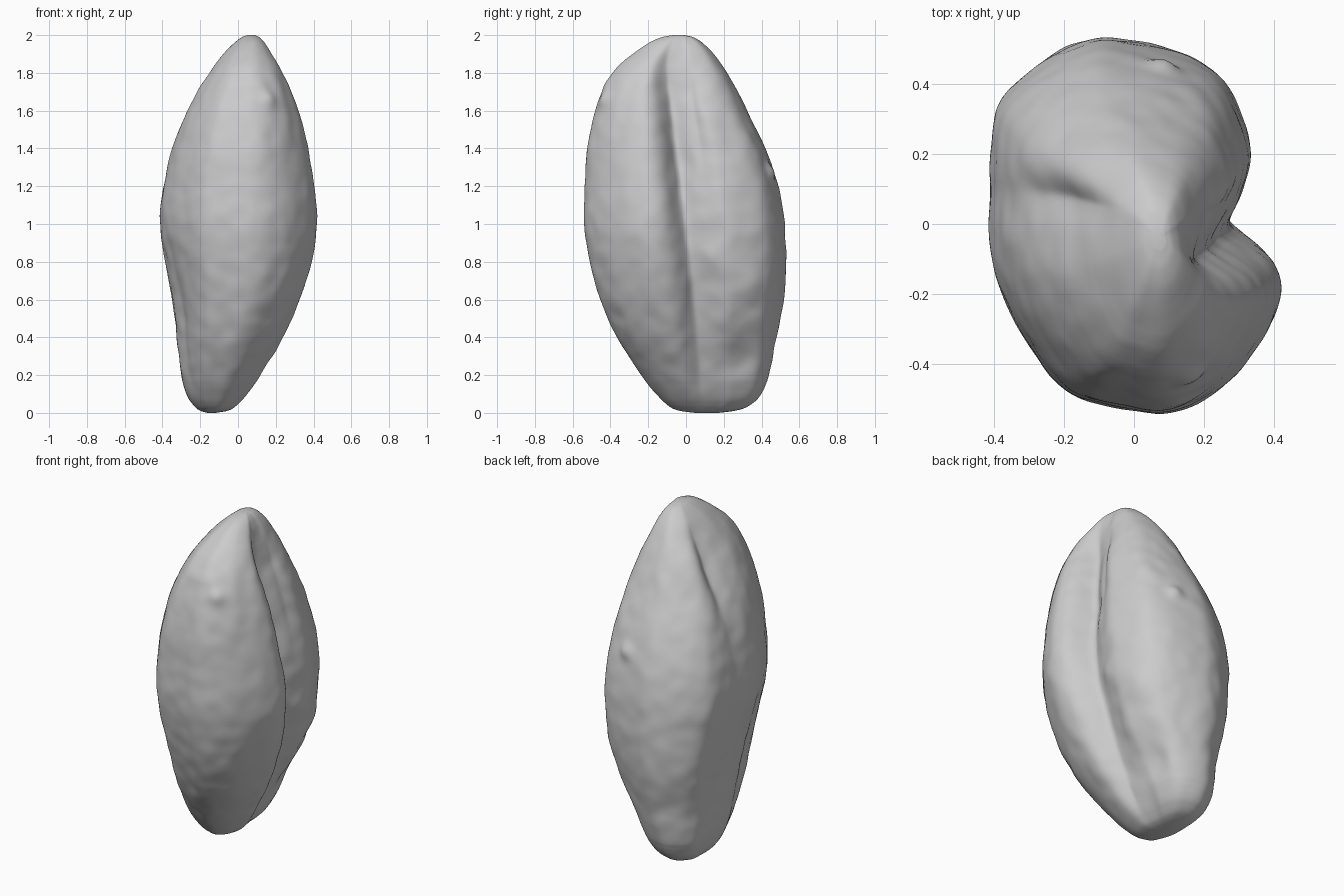
import bpy, bmesh, math
from mathutils import Vector, noise

cube = bpy.data.objects.get("Cube")
if cube:
    bpy.data.objects.remove(cube)

# Widest cross-section, walked anticlockwise
SECTION = [(.08, -.535), (.2, -.495), (.32, -.39), (.415, -.2), (.39, -.04),
           (.35, .12), (.335, .25), (.25, .43), (.1, .51), (-.1, .54),
           (-.25, .48), (-.38, .36), (-.41, .2), (-.415, 0), (-.39, -.15),
           (-.3, -.34), (-.2, -.47), (-.06, -.515)]
# Height, then the x and y extents there
EXTENTS = [(0, -.16, -.12, .05, .17), (.01, -.2, -.05, -.04, .26),
           (.03, -.23, -.01, -.09, .33),
           (.1, -.28, .06, -.16, .41), (.2, -.305, .125, -.24, .445),
           (.4, -.32, .245, -.37, .47), (.6, -.345, .33, -.455, .51),
           (.8, -.385, .39, -.51, .53), (1, -.42, .42, -.54, .525),
           (1.2, -.4, .405, -.535, .49), (1.4, -.35, .37, -.525, .425),
           (1.6, -.275, .33, -.485, .325), (1.8, -.16, .245, -.41, .22),
           (1.9, -.09, .19, -.28, .15), (1.96, -.02, .15, -.2, .09),
           (1.99, .02, .115, -.13, .04), (2, .05, .09, -.07, -.01)]
# Creases: side, front and back half width, rows of height, position, depth
CREASES = [
    (1, .06, .11, [(0, .08, 0), (.3, .07, .05), (.6, .045, .08), (.9, .01, .1),
                   (1.3, -.04, .125), (1.7, -.09, .1), (1.8, -.1, .06),
                   (1.9, -.1, .02), (2, -.06, 0)]),
    (1, .03, .04, [(0, .1, 0), (1.2, .1, 0), (1.4, .08, .012), (1.7, .03, .012),
                   (1.85, .02, 0), (2, .02, 0)]),
    (-1, .09, .06, [(0, .1, 0), (1, .1, .005), (1.45, .09, .015),
                    (1.65, .08, .05), (1.8, .06, .045), (1.95, .04, 0),
                    (2, .04, 0)]),
    (-1, .09, .05, [(0, -.05, 0), (.2, -.06, .01), (.5, -.12, .02),
                    (.8, -.16, .015), (1, -.18, 0), (2, -.18, 0)])]
# Small nubs and dents: centre, radius, height
NUBS = [((.16, -.43, 1.66), .045, .02), ((.09, .47, 1.28), .045, .035),
        ((.33, .13, .82), .06, .02), ((.27, .36, .68), .09, .015),
        ((.14, .3, .28), .13, -.03), ((-.25, .42, .6), .2, .025),
        ((-.14, .18, 1.75), .1, .018)]
AROUND, RINGS = 180, 150


def spline(a, b, c, d, t):
    return .5 * (2 * b + (c - a) * t + (2 * a - 5 * b + 4 * c - d) * t * t
                 + (3 * b - a - 3 * c + d) * t ** 3)


def lookup(table, z):
    """Linear interpolation of a row by height."""
    for lo, hi in zip(table, table[1:]):
        if z <= hi[0]:
            t = (z - lo[0]) / (hi[0] - lo[0])
            return [p + (q - p) * t for p, q in zip(lo[1:], hi[1:])]
    return table[-1][1:]


def smooth_lookup(table, z):
    """Average nearby heights so that table steps do not show."""
    r = min(.07, z * .5, (2 - z) * .5)
    rows = [lookup(table, z + r * k) for k in (-1, -.5, 0, .5, 1)]
    return [sum(col) / len(rows) for col in zip(*rows)]


# Smooth closed outline scaled to the unit square
n = len(SECTION)
outline = []
for i in range(AROUND):
    k, t = divmod(i * n / AROUND, 1)
    p = [SECTION[(int(k) + j) % n] for j in (-1, 0, 1, 2)]
    x, y = (spline(*[q[axis] for q in p], t) for axis in (0, 1))
    outline.append(((x + .415) / .83, (y + .535) / 1.075))

# Stack the rings, pressing in the creases
bm = bmesh.new()
rings = []
for r in range(RINGS + 1):
    z = 1 - math.cos(math.pi * (.01 + .98 * r / RINGS))
    x0, x1, y0, y1 = smooth_lookup(EXTENTS, z)
    creases = [(side, front, back, *smooth_lookup(rows, z))
               for side, front, back, rows in CREASES]
    ring = []
    for u, v in outline:
        x, y = x0 + (x1 - x0) * u, y0 + (y1 - y0) * v
        for side, front, back, yc, depth in creases:
            reach = max(0, min(1, side * (u - .5) * 4))
            s = abs(y - yc) / (front if y < yc else back)
            x -= side * depth * reach * math.exp(-s ** 1.5)
        ring.append(bm.verts.new((x, y, z)))
    rings.append(ring)
for a, b in zip(rings, rings[1:]):
    for i in range(AROUND):
        j = (i + 1) % AROUND
        bm.faces.new((a[i], a[j], b[j], b[i]))
for ring, z in ((rings[0], 0), (rings[-1], 2)):
    tip = sum((v.co for v in ring), Vector()) / AROUND
    tip.z = z
    hub = bm.verts.new(tip)
    for i in range(AROUND):
        bm.faces.new((ring[i], ring[(i + 1) % AROUND], hub))
bmesh.ops.recalc_face_normals(bm, faces=bm.faces)
bm.normal_update()

# Wrinkled skin: long folds, fine lumps, nubs and dents
moves = []
for v in bm.verts:
    p = v.co
    fade = min(1, p.z * 4, (2 - p.z) * 4)
    fold = noise.noise(Vector((p.x * 6, p.y * 6, p.z * 1.6)))
    lump = noise.noise(p * 11 + Vector((5, 2, 7)))
    push = fade * (.005 * fold + .005 * lump)
    for centre, radius, height in NUBS:
        push += height * math.exp(-((p - Vector(centre)).length / radius) ** 2)
    moves.append(v.normal * push)
for v, move in zip(bm.verts, moves):
    v.co += move

mesh = bpy.data.meshes.new("seed_body")
bm.to_mesh(mesh)
bm.free()
seed = bpy.data.objects.new("seed_body", mesh)
bpy.context.collection.objects.link(seed)
for poly in mesh.polygons:
    poly.use_smooth = True

# Plain grey skin
grey = bpy.data.materials.new("plain_grey")
grey.use_nodes = True
colour = (.6, .6, .6, 1)
grey.diffuse_color = colour
grey.node_tree.nodes["Principled BSDF"].inputs["Base Color"].default_value = colour
mesh.materials.append(grey)
